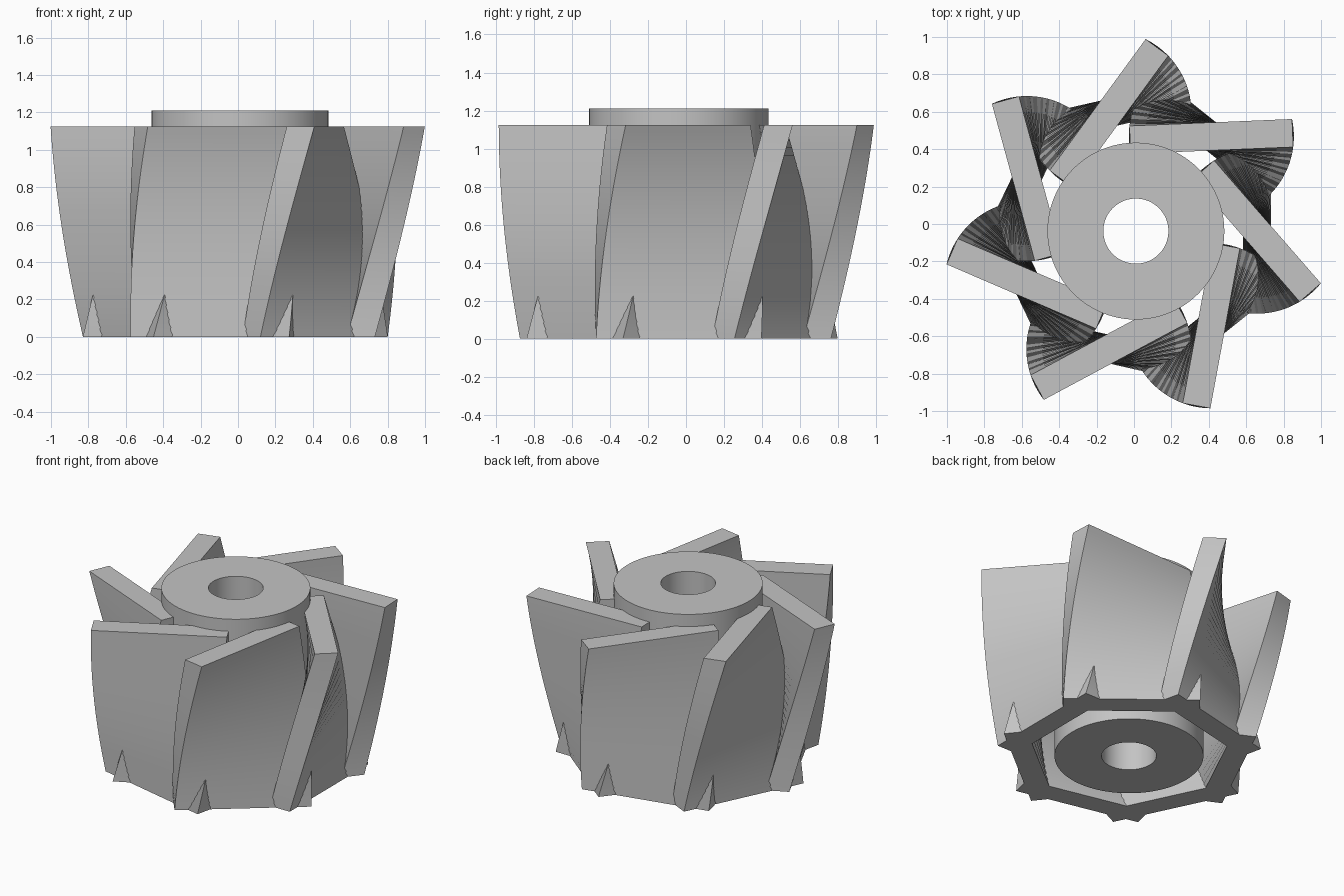
import bpy
import bmesh
from math import sin, cos, pi, radians
from mathutils import Matrix, Vector

if "Cube" in bpy.data.objects:
    bpy.data.objects.remove(bpy.data.objects["Cube"], do_unlink=True)

AXIS = Vector((0.01, -0.038, 0))
BLADES = 7
BLADE_RADIUS = 0.647      # hub axis to blade axis
BLADE_LENGTH = 0.87
BLADE_THICKNESS = 0.15
BLADE_HEIGHT = 1.125
BLADE_TWIST = radians(41)
SLICES = 28
HUB_RADIUS, BORE_RADIUS, HUB_HEIGHT = 0.473, 0.174, 1.21

# Single grey material
grey = bpy.data.materials.new("plain grey")
grey.use_nodes = True
colour = (0.55, 0.55, 0.55, 1)
grey.diffuse_color = colour
grey.node_tree.nodes["Principled BSDF"].inputs["Base Color"].default_value = colour


def loft(name, sections, closed):
    """Bridge equal-sized loops; either close into a ring or cap the ends."""
    bm = bmesh.new()
    loops = [[bm.verts.new(p) for p in section] for section in sections]
    pairs = list(zip(loops, loops[1:]))
    if closed:
        pairs.append((loops[-1], loops[0]))
    else:
        bm.faces.new(loops[0])
        bm.faces.new(loops[-1])
    for low, high in pairs:
        for i in range(len(low)):
            j = (i + 1) % len(low)
            bm.faces.new((low[i], low[j], high[j], high[i]))
    bmesh.ops.recalc_face_normals(bm, faces=bm.faces[:])
    mesh = bpy.data.meshes.new(name)
    bm.to_mesh(mesh)
    bm.free()
    mesh.materials.append(grey)
    obj = bpy.data.objects.new(name, mesh)
    bpy.context.collection.objects.link(obj)
    obj.location = AXIS
    bpy.ops.object.select_all(action='DESELECT')
    obj.select_set(True)
    bpy.context.view_layer.objects.active = obj
    bpy.ops.object.shade_smooth_by_angle(angle=radians(30))
    return obj


def circle(radius, z, count=96):
    return [(radius * cos(2 * pi * i / count), radius * sin(2 * pi * i / count), z)
            for i in range(count)]


def blade_section(t):
    """Rectangle across the radius, turned about its own upright axis."""
    x, y = BLADE_THICKNESS / 2, BLADE_LENGTH / 2
    place = (Matrix.Translation((BLADE_RADIUS, 0, BLADE_HEIGHT * t))
             @ Matrix.Rotation(BLADE_TWIST * t, 4, 'Z'))
    return [place @ Vector(p) for p in ((-x, -y, 0), (x, -y, 0), (x, y, 0), (-x, y, 0))]


# Hub with a through bore
loft("hub", [circle(HUB_RADIUS, 0), circle(HUB_RADIUS, HUB_HEIGHT),
             circle(BORE_RADIUS, HUB_HEIGHT), circle(BORE_RADIUS, 0)], True)

# Twisted blades, repeated around the hub
blade = loft("blade_1", [blade_section(i / SLICES) for i in range(SLICES + 1)], False)
for k in range(1, BLADES):
    copy = bpy.data.objects.new(f"blade_{k + 1}", blade.data)
    copy.location = AXIS
    copy.rotation_euler.z = 2 * pi * k / BLADES
    bpy.context.collection.objects.link(copy)
